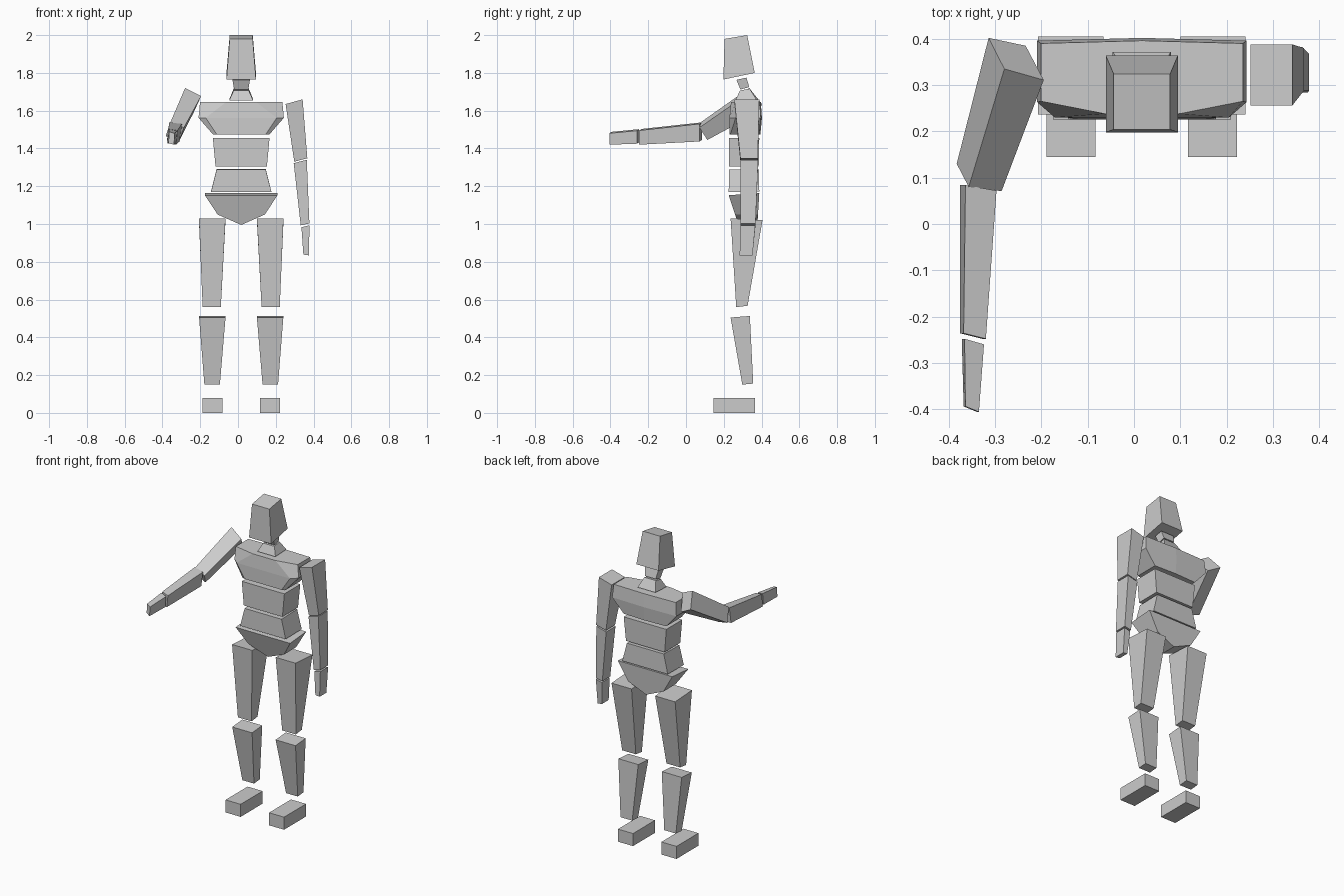
import bpy, bmesh

if "Cube" in bpy.data.objects:
    bpy.data.objects.remove(bpy.data.objects["Cube"])

CX = 0.017  # body centre line


def loft(name, rings):
    """Closed solid through rings with equal point counts."""
    bm = bmesh.new()
    vs = [[bm.verts.new(p) for p in r] for r in rings]
    n = len(rings[0])
    for a, b in zip(vs, vs[1:]):
        for i in range(n):
            j = (i + 1) % n
            bm.faces.new((a[i], a[j], b[j], b[i]))
    bm.faces.new(vs[0])
    bm.faces.new(vs[-1])
    bmesh.ops.recalc_face_normals(bm, faces=bm.faces)
    me = bpy.data.meshes.new(name)
    bm.to_mesh(me)
    bm.free()
    ob = bpy.data.objects.new(name, me)
    bpy.context.collection.objects.link(ob)
    return ob


def quad(x0, x1, yf, zf, yb, zb):
    """Four-corner section: front edge (yf, zf), back edge (yb, zb)."""
    return [(x0, yf, zf), (x1, yf, zf), (x1, yb, zb), (x0, yb, zb)]


def block(name, top, bottom):
    """Tapered block on the centre line; ends are (half width, yf, zf, yb, zb)."""
    loft(name, [quad(CX - e[0], CX + e[0], *e[1:]) for e in (top, bottom)])


# Head, neck and waist
block("head", (.061, .204, 1.98, .324, 2.0), (.078, .198, 1.765, .364, 1.80))
block("upper_neck", (.046, .267, 1.763, .32, 1.775), (.038, .288, 1.712, .335, 1.725))
block("lower_neck", (.04, .285, 1.706, .337, 1.717), (.063, .262, 1.655, .372, 1.66))
block("upper_waist", (.15, .228, 1.455, .388, 1.455), (.136, .228, 1.305, .385, 1.305))
block("lower_waist", (.13, .228, 1.288, .385, 1.292), (.16, .226, 1.17, .388, 1.172))


# Chest with bevelled front corners and a slightly bowed back
def chest_ring(w, yf, wi, yi, yb, z):
    half = [(w, yb, z), (w, yf, z), (wi, yi, z)]
    right = [(CX + x, y, h) for x, y, h in half]
    left = [(CX - x, y, h) for x, y, h in reversed(half)]
    return right + left + [(CX, yb + .006, z)]


loft("chest", [chest_ring(.218, .265, .08, .238, .39, 1.645),
               chest_ring(.226, .263, .188, .23, .396, 1.562),
               chest_ring(.15, .235, .13, .229, .388, 1.475)])


# Pelvis: wedge narrowing to a keel
def pelvis_ring(y, zt, k):
    pts = [(-.192, zt), (-.125, 1.05), (0, .995), (.125, 1.05), (.192, zt)]
    return [(CX + x, y + k * (zt - z), z) for x, z in pts]


loft("pelvis", [pelvis_ring(.226, 1.152, .33), pelvis_ring(.388, 1.165, -.06)])

# Legs, mirrored about the centre line
for side, s in (("left", -1), ("right", 1)):
    def leg(part, top, bottom):
        loft(side + "_" + part, [quad(CX + s * e[0], CX + s * e[1], *e[2:])
                                 for e in (top, bottom)])
    leg("thigh", (.083, .224, .236, 1.03, .405, 1.02), (.108, .204, .266, .56, .326, .567))
    leg("shin", (.083, .223, .236, .505, .338, .513), (.113, .195, .298, .15, .356, .155))
    leg("foot", (.1, .206, .145, .08, .366, .08), (.1, .206, .145, 0, .366, 0))


# Lowered arm: sections run inner to outer, tilted outward
def arm_ring(xi, zi, xo, zo, yf, yb):
    return [(xi, yf, zi), (xo, yf, zo), (xo, yb, zo), (xi, yb, zi)]


loft("lowered_upper_arm", [arm_ring(.252, 1.635, .342, 1.66, .256, .388),
                           arm_ring(.298, 1.33, .367, 1.348, .288, .38)])
loft("lowered_forearm", [arm_ring(.295, 1.322, .364, 1.34, .288, .382),
                         arm_ring(.332, .993, .378, 1.003, .288, .368)])
loft("lowered_hand", [arm_ring(.336, .983, .378, .993, .288, .367),
                      arm_ring(.346, .838, .376, .834, .284, .352)])

# Raised arm reaching forward
loft("raised_upper_arm", [
    [(-.314, .402, 1.635), (-.234, .385, 1.592), (-.195, .311, 1.677), (-.28, .335, 1.72)],
    [(-.383, .13, 1.465), (-.308, .113, 1.445), (-.286, .071, 1.51), (-.357, .08, 1.54)]])


def reach_ring(xl, xr, y, zt, zb, lean, dy=0):
    return [(xl + lean, y, zt), (xr, y - .012, zt - .008),
            (xr - lean, y - .012 + dy, zb), (xl, y + dy, zb + .008)]


loft("raised_forearm", [reach_ring(-.376, -.297, .084, 1.538, 1.437, .012),
                        reach_ring(-.376, -.32, -.236, 1.503, 1.42, .008)])
loft("raised_hand", [reach_ring(-.372, -.324, -.248, 1.502, 1.425, .006),
                     reach_ring(-.368, -.335, -.394, 1.488, 1.42, .004)])
